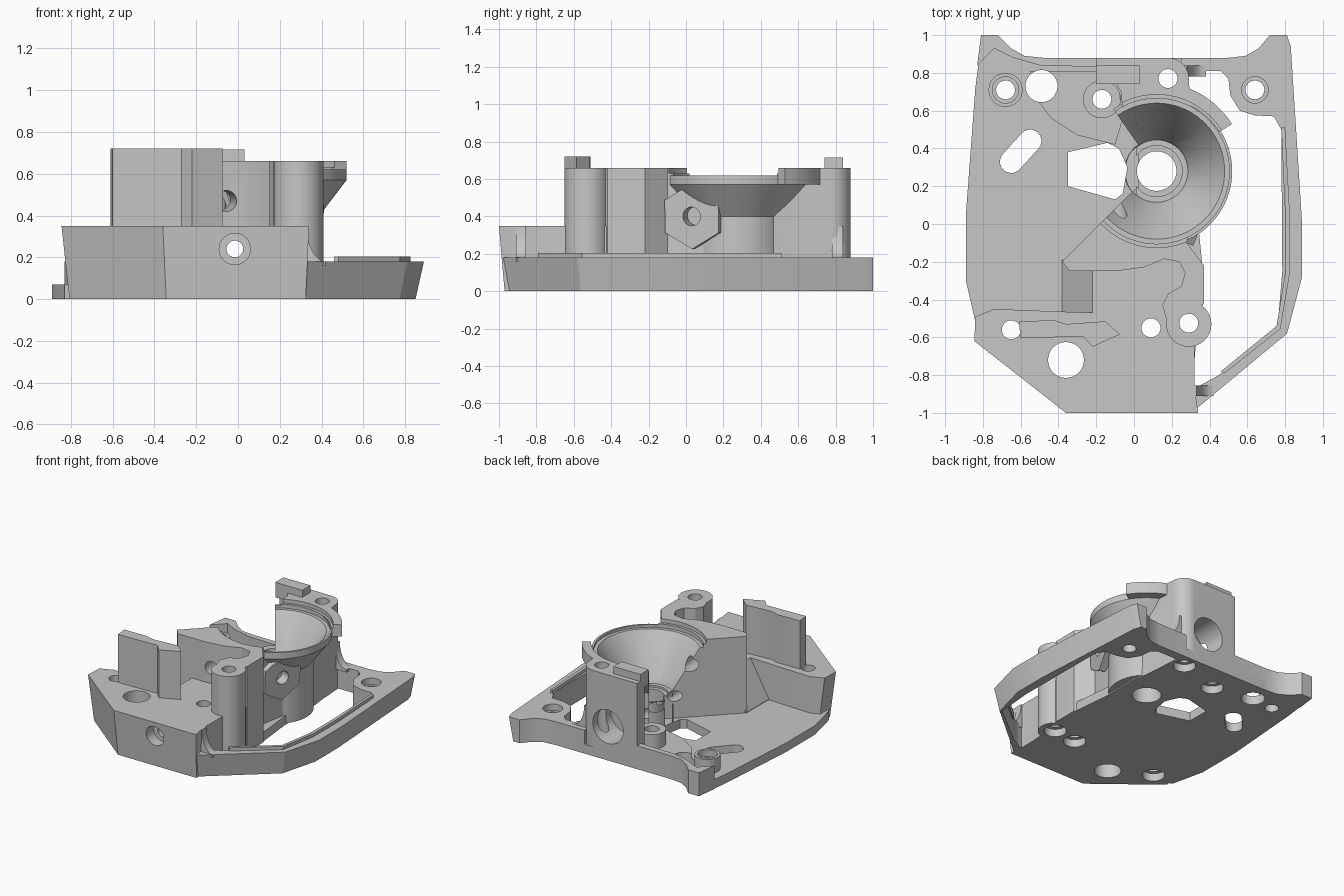
import bpy, bmesh, math
from mathutils import Vector

cube = bpy.data.objects.get("Cube")
if cube:
    bpy.data.objects.remove(cube)

grey = bpy.data.materials.new("light grey plastic")
grey.use_nodes = True
COLOUR = (0.57, 0.57, 0.57, 1)
grey.diffuse_color = COLOUR
grey.node_tree.nodes["Principled BSDF"].inputs["Base Color"].default_value = COLOUR

parts, cutters = [], []


def finish(name, bm, cutter):
    bmesh.ops.remove_doubles(bm, verts=bm.verts, dist=1e-5)
    bmesh.ops.recalc_face_normals(bm, faces=bm.faces)
    mesh = bpy.data.meshes.new(name)
    bm.to_mesh(mesh)
    bm.free()
    mesh.materials.append(grey)
    ob = bpy.data.objects.new(name, mesh)
    bpy.context.scene.collection.objects.link(ob)
    ob.hide_render = cutter
    (cutters if cutter else parts).append(ob)
    return ob


def taper(x, y, z):
    # the outer walls lean inwards towards the underside
    if z < 0.01 and (abs(x) > 0.8 or y < -0.9):
        return x * 0.955, y * (0.97 if y < 0.9 else 1), z
    return x, y, z


def prism(name, pts, z0, z1, cutter=False, lean=False):
    bm = bmesh.new()
    fix = taper if lean else lambda *p: p
    low = [bm.verts.new(fix(x, y, z0)) for x, y in pts]
    high = [bm.verts.new((x, y, z1)) for x, y in pts]
    bm.faces.new(low)
    bm.faces.new(high)
    for i in range(len(pts)):
        j = (i + 1) % len(pts)
        bm.faces.new((low[i], low[j], high[j], high[i]))
    return finish(name, bm, cutter)


def side_prism(name, pts, y0, y1):
    # extrude an x-z profile along y
    bm = bmesh.new()
    face = bm.faces.new([bm.verts.new((x, y0, z)) for x, z in pts])
    new = bmesh.ops.extrude_face_region(bm, geom=[face], use_keep_orig=True)["geom"]
    verts = [v for v in new if isinstance(v, bmesh.types.BMVert)]
    bmesh.ops.translate(bm, verts=verts, vec=(0, y1 - y0, 0))
    return finish(name, bm, False)


def rod(name, a, b, r, cutter=False, sides=32):
    a, b = Vector(a), Vector(b)
    bm = bmesh.new()
    bmesh.ops.create_cone(bm, cap_ends=True, segments=sides, radius1=r, radius2=r, depth=(b - a).length)
    turn = (b - a).to_track_quat("Z", "Y").to_matrix().to_4x4()
    turn.translation = (a + b) / 2
    bmesh.ops.transform(bm, matrix=turn, verts=bm.verts)
    return finish(name, bm, cutter)


def post(name, x, y, r, z0, z1, cutter=False):
    return rod(name, (x, y, z0), (x, y, z1), r, cutter)


def lathe(name, centre, profile, start=0, sweep=360, cutter=False):
    # turn a closed r-z loop; a part turn gets capped ends
    steps = round(sweep / 5)
    full = sweep == 360
    bm = bmesh.new()
    rings = []
    for i in range(steps if full else steps + 1):
        a = math.radians(start + sweep * i / steps)
        rings.append([bm.verts.new((centre[0] + r * math.cos(a), centre[1] + r * math.sin(a), z))
                      for r, z in profile])
    for p, q in zip(rings, rings[1:] + (rings[:1] if full else [])):
        for i in range(len(profile)):
            bm.faces.new((p[i - 1], p[i], q[i], q[i - 1]))
    if not full:
        bm.faces.new(rings[0])
        bm.faces.new(rings[-1])
    return finish(name, bm, cutter)


def arc(cx, cy, r, a0, a1, n=10):
    angles = [math.radians(a0 + (a1 - a0) * i / n) for i in range(n + 1)]
    return [(cx + r * math.cos(a), cy + r * math.sin(a)) for a in angles]


def fillet(name, x0, x1, top, y0, y1):
    curve = [(x1 + (x1 - x0) * math.cos(t), top + (top - 0.18) * math.sin(t))
             for t in (math.pi + math.pi / 2 * i / 10 for i in range(11))]
    return side_prism(name, [(x0 - 0.03, 0.16), (x0 - 0.03, top)] + curve + [(x1, 0.16)], y0, y1)


BOWL = (0.12, 0.28)

# Base: thin floor, tall front block, open side frame
prism("floor_plate", [(-0.36, -0.9), (-0.79, -0.58), (-0.83, -0.56), (-0.89, -0.3), (-0.89, 0.05),
      (-0.84, 0.72), (-0.81, 0.95), (-0.7, 0.95), (-0.6, 0.88), (0.28, 0.88), (0.29, 0.6),
      (0.33, 0.4), (0.33, 0.1), (0.36, -0.2), (0.31, -0.86), (0.2, -0.89)], 0, 0.07)
prism("front_block", [(-0.36, -1), (0.34, -1), (0.32, -0.86), (0.32, -0.65), (0.37, -0.4),
      (0.37, -0.22), (0.3, -0.15), (-0.22, -0.2), (-0.22, -0.47), (-0.74, -0.45),
      (-0.84, -0.49), (-0.845, -0.62)], 0, 0.35, lean=True)
prism("side_frame", [(0.25, -0.9), (0.33, -0.978), (0.81, -0.58), (0.89, -0.28), (0.89, 0),
      (0.83, 0.94), (0.81, 1), (0.72, 1), (0.66, 0.93), (0.59, 0.89), (0.5, 0.88), (0.25, 0.88),
      (0.25, 0.81), (0.46, 0.81), (0.5, 0.77), (0.51, 0.68), (0.56, 0.6), (0.64, 0.575),
      (0.74, 0.57), (0.78, 0.5), (0.785, -0.25), (0.76, -0.55), (0.45, -0.8), (0.34, -0.86),
      (0.25, -0.86)], 0, 0.18, lean=True)
prism("frame_lip", [(0.78, 0.51), (0.8, 0.51), (0.825, 0.05), (0.825, -0.26), (0.775, -0.555),
      (0.48, -0.79), (0.46, -0.78), (0.755, -0.54), (0.8, -0.26), (0.8, 0.05)], 0.15, 0.205)
prism("back_left_rim", [(-0.83, 0.84), (-0.81, 1), (-0.72, 1), (-0.65, 0.93), (-0.58, 0.89),
      (-0.48, 0.88), (-0.15, 0.88), (-0.15, 0.83), (-0.5, 0.84), (-0.64, 0.88), (-0.74, 0.93)],
      0, 0.18)
side_prism("inner_ramp", [(-0.38, 0.05), (-0.38, 0.08), (-0.22, 0.35), (-0.2, 0.35), (-0.2, 0.05)],
           -0.48, -0.19)
fillet("front_fillet", 0.33, 0.42, 0.35, -0.91, -0.855)
fillet("back_fillet", 0.28, 0.38, 0.35, 0.78, 0.84)
prism("inner_step", [(-0.55, 0.81), (-0.53, 0.68), (-0.44, 0.56), (-0.3, 0.47), (-0.1, 0.42),
      (-0.04, 0.62), (-0.04, 0.81)], 0.03, 0.11)

# Central body, column and rear block
prism("central_body", [(-0.38, -0.2), (-0.02, 0.16), (0.12, 0.28), (0.32, 0.12), (0.28, -0.1),
      (0.37, -0.22), (0.37, -0.42), (0.29, -0.5), (0.17, -0.5), (0.15, -0.43), (0.18, -0.37),
      (0.25, -0.33), (0.27, -0.26), (0.24, -0.2), (0.16, -0.185), (0.05, -0.23),
      (-0.1, -0.25), (-0.34, -0.25)], 0, 0.66)
post("front_column", 0.29, -0.53, 0.12, 0, 0.66)
prism("back_block", [(-0.2, 0.88), (-0.2, 0.79), (-0.11, 0.77), (-0.07, 0.7), (-0.06, 0.6),
      (0.12, 0.42), (0.32, 0.42), (0.3, 0.6), (0.29, 0.77)]
      + arc(0.18, 0.77, 0.11, 8, 90), 0, 0.66)
prism("back_peg", [(-0.2, 0.74), (0.03, 0.74), (0.03, 0.84), (-0.2, 0.84)], 0.6, 0.715)
prism("front_wall", [(-0.61, -0.515), (-0.42, -0.51), (-0.36, -0.53), (-0.15, -0.515),
      (-0.075, -0.585), (-0.22, -0.65), (-0.27, -0.595), (-0.6, -0.605)], 0.3, 0.72)
post("left_boss", -0.68, 0.71, 0.09, 0, 0.18)
post("inner_boss", -0.17, 0.66, 0.1, 0, 0.22)

# Part-turn bowl around a low hub, rim ridge and hexagonal side boss
lathe("bowl", BOWL, [(0.08, 0.01), (0.27, 0.01), (0.27, 0.4), (0.4, 0.57), (0.4, 0.62),
      (0.37, 0.62), (0.15, 0.29), (0.08, 0.29)], -135, 260)
lathe("bowl_hub", BOWL, [(0.09, 0.015), (0.172, 0.015), (0.172, 0.28), (0.09, 0.28)])
prism("rim_ridge", arc(*BOWL, 0.47, 32, 85) + arc(*BOWL, 0.39, 85, 32), 0.57, 0.66)
axis_a, axis_b = Vector((0.16, 0.1, 0.41)), Vector((0.36, 0.03, 0.4))
rod("hex_boss", axis_a, axis_b, 0.175, sides=6)

# Cutters: bowl hollow, window and bores
lathe("bowl_cut", BOWL, [(0.001, 0.255), (0.135, 0.255), (0.135, 0.27), (0.165, 0.27),
      (0.175, 0.3), (0.36, 0.6), (0.385, 0.6), (0.385, 0.63), (0.405, 0.63), (0.405, 0.9),
      (0.001, 0.9)], cutter=True)
prism("window_cut", [(-0.35, 0.38), (-0.14, 0.43), (-0.08, 0.4), (-0.035, 0.3), (-0.06, 0.16),
      (-0.1, 0.13), (-0.35, 0.2)], -0.1, 0.5, True)
slot = (Vector((-0.65, 0.33)), Vector((-0.55, 0.44)))
prism("slot_cut", arc(*slot[0], 0.06, 138, 318) + arc(*slot[1], 0.06, -42, 138), -0.1, 0.3, True)
screws = [(-0.65, -0.56), (0.09, -0.55), (0.29, -0.525), (-0.17, 0.66), (0.18, 0.77),
          (-0.68, 0.71), (0.64, 0.71)]
for x, y in screws:
    post("screw_bore_cut", x, y, 0.05, -0.1, 0.9, True)
for x, y in screws[:5]:
    post("underside_bore_cut", x, y, 0.08, -0.1, 0.06, True)
for x, y in screws[5:]:
    post("counterbore_cut", x, y, 0.07, 0.13, 0.3, True)
for x, y, r in [(-0.36, -0.72, 0.095), (-0.49, 0.73, 0.085), (*BOWL, 0.105)]:
    post("large_bore_cut", x, y, r, -0.1, 0.9, True)
rod("tunnel_cut", (-0.015, -1.1, 0.24), (-0.015, 1.1, 0.24), 0.04, True)
rod("front_counterbore_cut", (-0.015, -1.1, 0.24), (-0.015, -0.9, 0.24), 0.075, True)
rod("back_bore_cut", (0.05, 0.66, 0.26), (0.05, 1, 0.26), 0.13, True)
rod("wall_bore_cut", (-0.1, 0.16, 0.47), (-0.045, -0.35, 0.47), 0.05, True)
rod("hex_bore_cut", axis_b.lerp(axis_a, 0.35), axis_b.lerp(axis_a, -0.3), 0.05, True)


def bounds(ob):
    return [(min(v.co[i] for v in ob.data.vertices), max(v.co[i] for v in ob.data.vertices))
            for i in range(3)]


# Cut every part that a cutter touches, then drop the cutters
uncut = {"frame_lip", "front_wall", "back_peg"}
for ob in parts:
    if ob.name in uncut:
        continue
    box = bounds(ob)
    for c in cutters:
        if all(a[0] < b[1] and b[0] < a[1] for a, b in zip(box, bounds(c))):
            mod = ob.modifiers.new(c.name, "BOOLEAN")
            mod.operation, mod.solver, mod.object = "DIFFERENCE", "EXACT", c
bpy.context.view_layer.update()
graph = bpy.context.evaluated_depsgraph_get()
done = [(ob, bpy.data.meshes.new_from_object(ob.evaluated_get(graph))) for ob in parts]
for ob, mesh in done:
    ob.modifiers.clear()
    ob.data = mesh
for c in cutters:
    bpy.data.objects.remove(c)

bpy.ops.object.select_all(action="DESELECT")
for ob in parts:
    ob.select_set(True)
bpy.context.view_layer.objects.active = parts[0]
bpy.ops.object.shade_smooth_by_angle(angle=math.radians(30))
